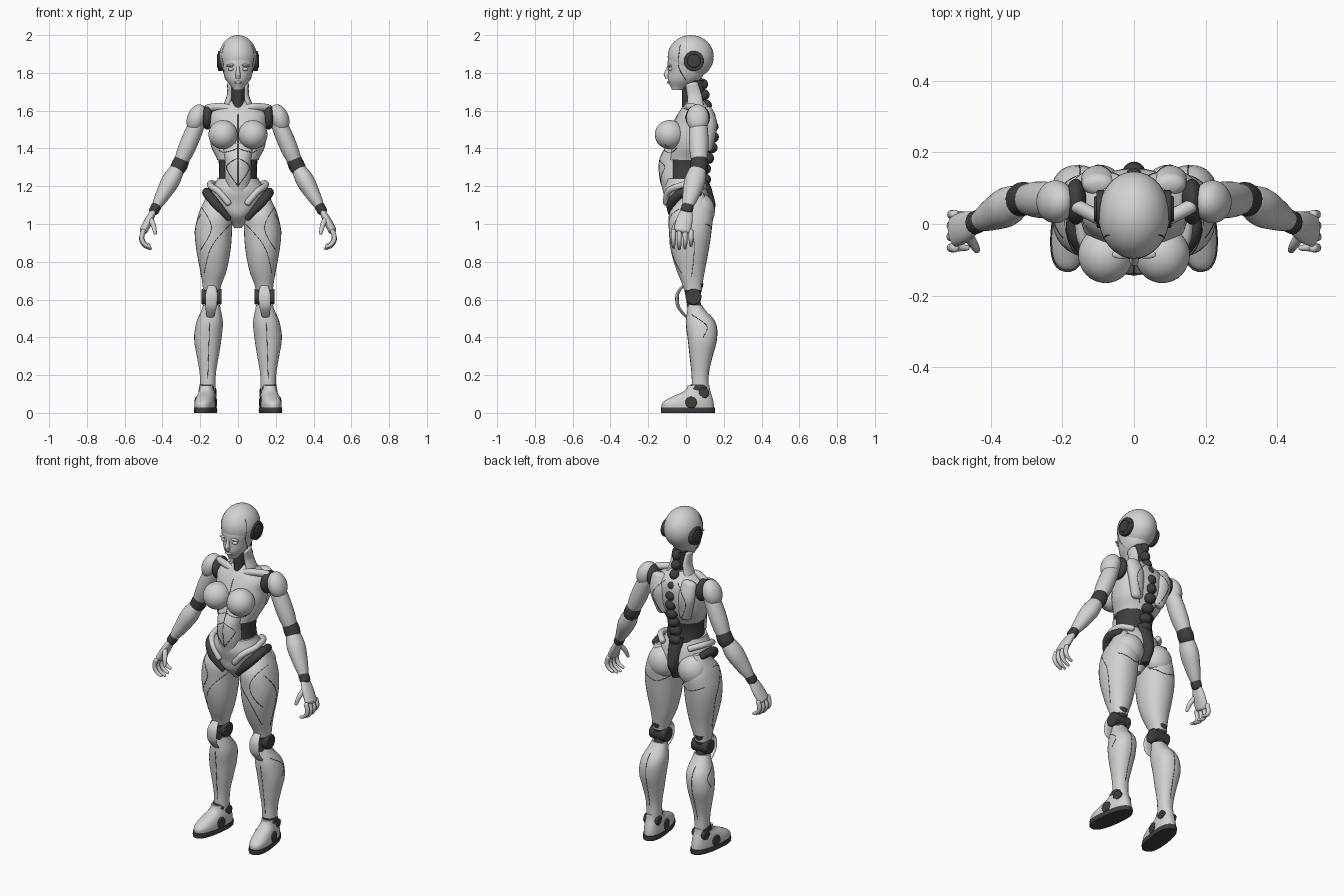
import bpy, bmesh
from math import cos, sin, pi, copysign, radians
from mathutils import Vector, Matrix

cube = bpy.data.objects.get("Cube")
if cube:
    bpy.data.objects.remove(cube, do_unlink=True)

X, Y, Z = Vector((1, 0, 0)), Vector((0, 1, 0)), Vector((0, 0, 1))


def material(name, colour):
    mat = bpy.data.materials.new(name)
    mat.use_nodes = True
    mat.diffuse_color = (*colour, 1)
    mat.node_tree.nodes["Principled BSDF"].inputs["Base Color"].default_value = (*colour, 1)
    return mat


shell = material("pale shell", (.65, .65, .63))
dark = material("dark joint", (.05, .05, .047))


def at(values, t):
    """Smooth value at fraction t along evenly spaced values."""
    last = len(values) - 1
    index = max(0, min(int(t * last), last - 1))
    f = t * last - index
    a, b, c, d = (values[max(0, min(last, index + step))] for step in (-1, 0, 1, 2))
    return b + (c - a) * (f / 2) + (a - 2.5 * b + 2 * c - d / 2) * f ** 2 + (3 * b - a - 3 * c + d) * (f ** 3 / 2)


def finish(name, bm, mat, paired, bevel=0):
    bmesh.ops.recalc_face_normals(bm, faces=bm.faces)
    mesh = bpy.data.meshes.new(name)
    bm.to_mesh(mesh)
    bm.free()
    mesh.materials.append(mat)
    mesh.shade_smooth()
    mesh.set_sharp_from_angle(angle=radians(45))
    part = bpy.data.objects.new(name, mesh)
    bpy.context.collection.objects.link(part)
    if bevel:
        modifier = part.modifiers.new("Bevel", "BEVEL")
        modifier.width, modifier.segments = bevel, 2
    if paired:
        part.modifiers.new("Mirror", "MIRROR").use_mirror_merge = False
    return part


def skin(name, mat, rings, paired, reference=Y, power=2, sides=32):
    """Join rings of centre, direction and two radii into a closed surface."""
    bm = bmesh.new()
    loops = []
    for centre, direction, wide, deep in rings:
        across = reference.cross(direction).normalized()
        outward = direction.cross(across)
        loop = []
        for k in range(sides):
            c, s = cos(2 * pi * k / sides), sin(2 * pi * k / sides)
            loop.append(bm.verts.new(centre + across * wide * copysign(abs(c) ** (2 / power), c)
                                     + outward * deep * copysign(abs(s) ** (2 / power), s)))
        loops.append(loop)
    for low, high in zip(loops, loops[1:]):
        for k in range(sides):
            after = (k + 1) % sides
            bm.faces.new((low[k], low[after], high[after], high[k]))
    bm.faces.new(loops[0][::-1])
    bm.faces.new(loops[-1])
    return finish(name, bm, mat, paired)


def stack(name, mat, bottom, top, half, front, back, middle=[0], paired=False, power=2.2, steps=20):
    """Level rings from bottom to top, given by half widths, fronts and backs."""
    rings = []
    for k in range(steps + 1):
        t = k / steps
        y0, y1 = at(front, t), at(back, t)
        centre = Vector((at(middle, t), (y0 + y1) / 2, bottom + (top - bottom) * t))
        rings.append((centre, Z, at(half, t), (y1 - y0) / 2))
    return skin(name, mat, rings, paired, power=power)


def limb(name, mat, points, radii, flat=1.0, reference=Y, sides=24, steps=16):
    """Mirrored round-ended tube along a path; flat scales its depth."""
    path = [Vector(p) for p in points]
    rings = []
    for k in range(steps + 1):
        t = k / steps
        direction = at(path, min(t + .02, 1)) - at(path, max(t - .02, 0))
        rings.append((at(path, t), direction.normalized(), at(radii, t), at(radii, t) * flat))
    for end, sign in ((0, -1), (-1, 1)):
        centre, direction, wide, deep = rings[end]
        reach = direction * min(wide, deep) * sign
        dome = [(centre + reach * .4, direction, wide * .8, deep * .8),
                (centre + reach * .6, direction, wide * .4, deep * .4)]
        rings = dome[::-1] + rings if end == 0 else rings + dome
    return skin(name, mat, rings, True, reference, sides=sides)


def ball(name, mat, centre, size, tilt=0):
    bm = bmesh.new()
    place = Matrix.Translation(centre) @ Matrix.Rotation(tilt, 4, "Y") @ Matrix.Diagonal((*size, 1))
    bmesh.ops.create_uvsphere(bm, u_segments=32, v_segments=20, radius=1, matrix=place)
    return finish(name, bm, mat, centre[0] != 0)


def disc(name, mat, middle, width, radius):
    bm = bmesh.new()
    place = Matrix.Translation(middle) @ Matrix.Rotation(pi / 2, 4, "Y")
    bmesh.ops.create_cone(bm, cap_ends=True, segments=32, radius1=radius, radius2=radius,
                          depth=width, matrix=place)
    return finish(name, bm, mat, True, bevel=.005)


# Head and face
ball("cranium", shell, (0, .025, 1.885), (.1, .122, .115))
stack("face", shell, 1.71, 1.91, [.025, .062, .08, .088, .085],
      [-.075, -.095, -.095, -.097, -.085], [-.01, .07, .1, .1, .08], power=2)
stack("nose", shell, 1.77, 1.84, [.012, .013, .009, .008], [-.11, -.118, -.108, -.098], [-.08])
ball("lips", shell, (0, -.09, 1.75), (.022, .011, .007))
ball("eyes", shell, (.036, -.082, 1.82), (.018, .012, .009))
ball("brows", shell, (.036, -.085, 1.84), (.026, .012, .007), tilt=.1)
ear = Vector((.092, .042, 1.863))
disc("ear_rims", dark, ear, .026, .053)
disc("ear_caps", dark, ear + X * .01, .02, .036)

# Neck and spine
stack("neck_core", dark, 1.58, 1.76, [.03, .036, .042], [-.02], [.09, .1])
limb("neck_plates", shell, [(.042, .03, 1.74), (.042, .045, 1.68), (.06, .05, 1.62)], [.015, .02], flat=2.2)
bones = 11
for i in range(bones):
    t = i / (bones - 1)
    spot = (0, at([.085, .105, .14, .135, .1, .105], t), 1.74 - .56 * t)
    ball(f"vertebra_{i + 1}", dark, spot, (.026 + .012 * t, .032, .03))

# Torso
stack("chest", shell, 1.34, 1.65, [.11, .14, .15, .15, .145, .05],
      [-.1, -.09, -.09, -.07, -.04, 0], [.1, .13, .15, .155, .145, .1])
ball("bust", shell, (.079, -.086, 1.473), (.077, .079, .077))
limb("collarbones", shell, [(.02, 0, 1.605), (.09, .015, 1.62), (.16, .05, 1.615)], [.02])
limb("shoulder_blades", shell, [(.1, .11, 1.6), (.095, .13, 1.52), (.075, .115, 1.4)], [.045, .05, .035], flat=.7)
stack("waist_core", dark, 1.2, 1.39, [.105, .1, .11], [-.09], [.1, .09, .11])
stack("abdomen", shell, 1.16, 1.43, [.06, .07, .07, .085], [-.12, -.14, -.14, -.1], [0])
stack("pelvis", shell, .98, 1.24, [.02, .075, .13, .14, .11],
      [-.03, -.09, -.105, -.12, -.11], [.05, .11, .125, .115, .09])
stack("tail_plate", dark, 1.01, 1.25, [.022, .035, .042, .045], [.04], [.12, .155, .14, .115])
limb("hip_crests", shell, [(.09, .095, 1.2), (.14, .04, 1.215), (.143, -.04, 1.2), (.1, -.095, 1.17),
                           (.05, -.105, 1.11)], [.017], reference=Z)
limb("hip_joints", dark, [(.155, .07, 1.165), (.165, -.02, 1.165), (.12, -.078, 1.11), (.05, -.07, 1.03)],
     [.02, .024, .024, .015], reference=Z)

# Arms, hung from named joints
shoulder, elbow = Vector((.2, .065, 1.57)), Vector((.31, .07, 1.31))
wrist, knuckles = Vector((.44, .005, 1.08)), Vector((.5, -.02, .965))
ball("shoulder_joints", dark, (.162, .062, 1.565), (.032, .064, .066))
ball("shoulder_pads", shell, (.219, .062, 1.56), (.05, .06, .076), tilt=-.35)
limb("upper_arms", shell, [shoulder, elbow.lerp(shoulder, .1)], [.035, .045, .046, .038], flat=1.1)
limb("elbows", dark, [elbow.lerp(shoulder, .12), elbow, elbow.lerp(wrist, .1)], [.04, .043, .04], flat=1.1)
limb("forearms", shell, [elbow.lerp(wrist, .12), wrist.lerp(elbow, .06)], [.04, .048, .038, .025], flat=1.15)
limb("wrists", dark, [wrist.lerp(elbow, .06), wrist.lerp(knuckles, .1)], [.027], flat=1.2)

# Hands
limb("palms", shell, [wrist.lerp(knuckles, .15), knuckles], [.017, .022, .022], flat=2)
for i, (label, length) in enumerate((("index", 1), ("middle", 1.1), ("ring", 1.05), ("little", .9))):
    root = knuckles + Y * .031 * (i - 1.5)
    bends = [root + Vector(step) * length for step in
             ((0, 0, 0), (.01, 0, -.04), (-.005, 0, -.072), (-.035, 0, -.088))]
    limb(f"{label}_fingers", shell, bends, [.013, .012, .008], sides=12)
limb("thumbs", shell, [(.465, -.03, 1.03), (.447, -.058, .99), (.438, -.073, .95)], [.015, .013, .009], sides=12)

# Legs
stack("thighs", shell, .65, 1.17, [.045, .07, .09, .098, .085, .03], [-.01, -.05, -.08, -.09, -.085, 0],
      [.085, .1, .12, .135, .14, .09], middle=[.14, .13, .13, .13, .12, .13], paired=True)
ball("glutes", shell, (.1, .078, 1.07), (.085, .075, .09))
stack("knee_cores", dark, .53, .685, [.038, .033, .042], [.01, 0, -.015], [.09, .075, .092], [.14], True)
disc("knee_hinges", dark, (.14, .04, .615), .105, .042)
limb("kneecaps", shell, [(.14, -.018, .67), (.14, -.045, .63), (.143, -.042, .565), (.147, 0, .51)],
     [.022, .031, .03, .02], flat=.3)
stack("calves", shell, .12, .57, [.04, .043, .058, .072, .07, .045], [.03, .03, .02, .01, 0, .01],
      [.12, .12, .14, .163, .155, .085], middle=[.16, .16, .16, .16, .15, .14], paired=True)

# Feet, toes turned slightly outward
turn = Matrix.Translation((.172, .01, 0)) @ Matrix.Rotation(radians(8), 4, "Z")
feet = [
    stack("soles", dark, 0, .028, [.054, .057, .055], [-.145], [.145], paired=True, power=2.5),
    stack("shoes", shell, .026, .145, [.053, .053, .048, .04, .036], [-.14, -.135, -.085, -.02, 0],
          [.14, .137, .13, .12, .115], paired=True, power=2.4),
    disc("instep_discs", dark, (0, .01, .055), .112, .031),
    disc("ankle_discs", dark, (0, .08, .105), .09, .028),
    stack("ankle_cuffs", dark, .11, .15, [.038, .041, .039], [-.012, .015], [.118, .108], paired=True)]
for part in feet:
    part.data.transform(turn)

# Panel seams laid on the shell: points across and up, seen from each direction
seams = {
    "front": [[(0, 1.58), (0, 1.2)], [(0, 1.4), (.08, 1.38), (.13, 1.42)],
              [(0, 1.35), (.06, 1.3), (0, 1.2)], [(.04, 1), (.14, .88), (.18, .74)],
              [(.2, 1.1), (.14, .98), (.2, .86)], [(.15, .48), (.16, .18)]],
    "side": [[(-.04, 1.05), (.04, .92), (.03, .72)], [(.03, .52), (.11, .46), (.09, .4)],
             [(-.03, 1.95), (-.04, 1.84), (0, 1.76)]],
    "back": [[(.04, 1.6), (.11, 1.5), (.05, 1.37)], [(.04, 1), (.11, .97), (.2, 1)], [(.15, .52), (.16, .2)]]}
rays = {"front": (-1, Y), "side": (.3, -X), "back": (1, -Y)}
bpy.context.view_layer.update()
graph = bpy.context.evaluated_depsgraph_get()
curve = bpy.data.curves.new("panel_seams", "CURVE")
curve.dimensions, curve.bevel_depth, curve.bevel_resolution = "3D", .0016, 0
for view, paths in seams.items():
    start, heading = rays[view]
    for path in paths:
        runs = [[]]
        for k in range(31):
            across, up = at([Vector(p) for p in path], k / 30)
            origin = (start, across, up) if view == "side" else (across, start, up)
            hit, spot, *_ = bpy.context.scene.ray_cast(graph, origin, heading)
            if hit:
                if runs[-1] and (spot - runs[-1][-1]).length > .035:
                    runs.append([])
                runs[-1].append(spot.copy())
        for run in (r for r in runs if len(r) > 1):
            for sign in (1, -1):
                line = curve.splines.new("POLY")
                line.points.add(len(run) - 1)
                for point, spot in zip(line.points, run):
                    point.co = (spot.x * sign, spot.y, spot.z, 1)
curve.materials.append(dark)
bpy.context.collection.objects.link(bpy.data.objects.new("panel_seams", curve))
